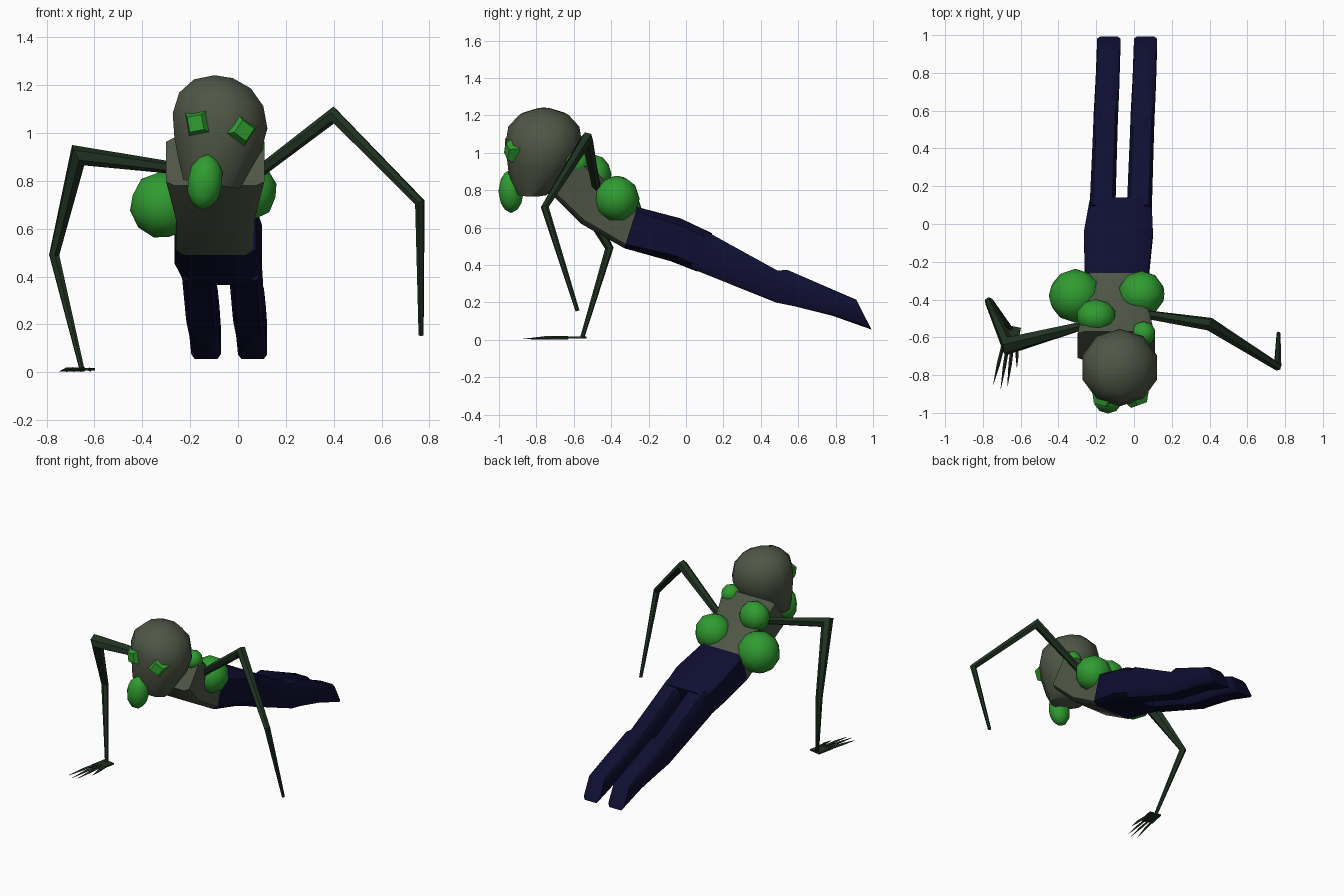
import bpy, bmesh, math
from mathutils import Vector, Matrix

if "Cube" in bpy.data.objects:
    bpy.data.objects.remove(bpy.data.objects["Cube"])


def material(name, rgb):
    m = bpy.data.materials.new(name)
    m.diffuse_color = (*rgb, 1)
    m.use_nodes = True
    m.node_tree.nodes["Principled BSDF"].inputs["Base Color"].default_value = m.diffuse_color
    return m


SKIN = material("grey skin", (0.078, 0.094, 0.06))
GREEN = material("bright green", (0.03, 0.33, 0.03))
NAVY = material("navy cloth", (0.0045, 0.0045, 0.032))
LIMB = material("dark green limb", (0.014, 0.032, 0.015))


def finish(name, bm, mat, angle=50):
    bmesh.ops.recalc_face_normals(bm, faces=bm.faces)
    me = bpy.data.meshes.new(name)
    bm.to_mesh(me)
    bm.free()
    me.materials.append(mat)
    ob = bpy.data.objects.new(name, me)
    bpy.context.collection.objects.link(ob)
    bpy.ops.object.select_all(action='DESELECT')
    ob.select_set(True)
    bpy.context.view_layer.objects.active = ob
    bpy.ops.object.shade_smooth_by_angle(angle=math.radians(angle))
    return ob


def loft(name, rings, mat, angle=50):
    """Skin a list of equal point rings and cap both ends."""
    bm = bmesh.new()
    vs = [[bm.verts.new(p) for p in r] for r in rings]
    n = len(vs[0])
    for a, b in zip(vs, vs[1:]):
        for i in range(n):
            j = (i + 1) % n
            bm.faces.new((a[i], a[j], b[j], b[i]))
    bm.faces.new(vs[0])
    bm.faces.new(vs[-1])
    return finish(name, bm, mat, angle)


def slab(top, bottom, x0, x1, c=0.2):
    """Chamfered rectangle between a top and a bottom (y, z) point."""
    uv = [(c, 0), (1 - c, 0), (1, c), (1, 1 - c), (1 - c, 1), (c, 1), (0, 1 - c), (0, c)]
    t, b = Vector((0, *top)), Vector((0, *bottom))
    return [b.lerp(t, v) + Vector((x0 + (x1 - x0) * u, 0, 0)) for u, v in uv]


def tube(name, pts, radii, mat, n=6):
    """Tapered limb with mitred joints."""
    pts = [Vector(p) for p in pts]
    rings = []
    side = None
    for i, (p, r) in enumerate(zip(pts, radii)):
        d0 = (p - pts[i - 1]).normalized() if i else None
        d1 = (pts[i + 1] - p).normalized() if i + 1 < len(pts) else d0
        d = ((d0 or d1) + d1).normalized()
        side = d.cross(Vector((0, 1, 0.01))) if side is None else side - d * side.dot(d)
        side.normalize()
        up = d.cross(side)
        rings.append([p + (side * math.cos(k * math.tau / n) + up * math.sin(k * math.tau / n)) * r
                      for k in range(n)])
    return loft(name, rings, mat)


def ball(name, loc, size, mat, rot=0.0, detail=2):
    bm = bmesh.new()
    bmesh.ops.create_icosphere(bm, subdivisions=detail, radius=1)
    bmesh.ops.transform(bm, verts=bm.verts, matrix=Matrix.Translation(loc)
                        @ Matrix.Rotation(rot, 4, 'Y') @ Matrix.Diagonal((*size, 1)))
    return finish(name, bm, mat, 60)


# Trousers: hips and two legs trailing behind
loft("hips", [slab((-.26, .71), (-.33, .49), -.26, .075, .1),
              slab((-.03, .65), (-.08, .42), -.265, .10, .15),
              slab((.14, .57), (.06, .365), -.235, .093, .15)], NAVY)
for name, h0, h1, f0, f1 in (("left_leg", -.235, -.10, -.195, -.072),
                             ("right_leg", -.038, .093, .0, .122)):
    rings = []
    for t, b, f in (((.10, .585), (.02, .385), 0), ((.49, .37), (.48, .20), .45),
                    ((.54, .375), (.58, .18), .52), ((.72, .297), (.78, .13), .8),
                    ((.91, .215), (.992, .055), 1)):
        rings.append(slab(t, b, h0 + (f0 - h0) * f, h1 + (f1 - h1) * f, .12))
    loft(name, rings, NAVY)

# Torso leaning forward to the shoulders
loft("torso", [slab((-.26, .71), (-.33, .49), -.26, .065, .1),
               slab((-.41, .83), (-.56, .62), -.26, .07, .1),
               slab((-.57, .98), (-.72, .78), -.30, .11, .08)], SKIN)

# Head: stacked rings, tilted sideways, narrowing to the chin
head = []
for z, cx, cy, rx, ry in ((.785, -.11, -.82, .125, .09), (.86, -.10, -.80, .155, .145),
                          (.95, -.085, -.77, .19, .185), (1.05, -.075, -.76, .208, .205),
                          (1.14, -.07, -.76, .185, .19), (1.205, -.065, -.76, .125, .13),
                          (1.235, -.06, -.76, .04, .04)):
    head.append([(cx + rx * math.cos(a), cy + ry * math.sin(a), z - .16 * rx * math.cos(a))
                 for a in [(k + .5) * math.tau / 10 for k in range(10)]])
loft("head", head, SKIN, 60)


# Eyes: square domes set on the face
def eye(name, loc, spin, yaw):
    bm = bmesh.new()
    bmesh.ops.create_cone(bm, segments=4, radius1=.074, radius2=.045, depth=.05, cap_ends=True)
    bmesh.ops.transform(bm, verts=bm.verts, matrix=Matrix.Translation(loc)
                        @ Matrix.Rotation(yaw, 4, 'Z') @ Matrix.Rotation(spin, 4, 'Y')
                        @ Matrix.Rotation(math.pi / 2, 4, 'X'))
    finish(name, bm, GREEN, 60)


eye("left_eye", (-.17, -.935, 1.04), math.radians(35), -.3)
eye("right_eye", (.018, -.935, 1.01), math.radians(80), .35)

# Mouth growth and boils
ball("mouth_growth", (-.138, -.935, .795), (.075, .068, .118), GREEN, .12)
ball("large_boil", (-.31, -.38, .70), (.143, .143, .143), GREEN, .3)
ball("right_boil", (.04, -.37, .755), (.125, .122, .125), GREEN, .2)
ball("shoulder_boil", (-.20, -.49, .885), (.106, .092, .105), GREEN)
ball("neck_boil", (.05, -.58, .945), (.065, .065, .065), GREEN)

# Thin bent arms
tube("right_arm", [(.04, -.475, .80), (.40, -.53, 1.075), (.76, -.755, .71), (.765, -.58, .155)],
     (.024, .036, .022, .011), LIMB)
tube("left_arm", [(-.24, -.53, .85), (-.668, -.645, .907), (-.768, -.41, .49), (-.652, -.555, .012)],
     (.024, .05, .023, .011), LIMB)

# Flat hand with pointed fingers
bm = bmesh.new()
bmesh.ops.create_cube(bm, size=1)
bmesh.ops.transform(bm, verts=bm.verts, matrix=Matrix.Translation((-.652, -.60, .012))
                    @ Matrix.Rotation(-.2, 4, 'Z') @ Matrix.Diagonal((.085, .12, .01, 1)))
finish("palm", bm, LIMB)
for i, (x, y) in enumerate(((-.745, -.85), (-.705, -.87), (-.67, -.86), (-.62, -.76))):
    tube(f"finger_{i + 1}", [(-.69 + .024 * i, -.63, .012), (x * .5 + (-.69 + .024 * i) * .5,
         (y - .63) / 2, .011), (x, y, .005)], (.009, .009, .001), LIMB, 4)
